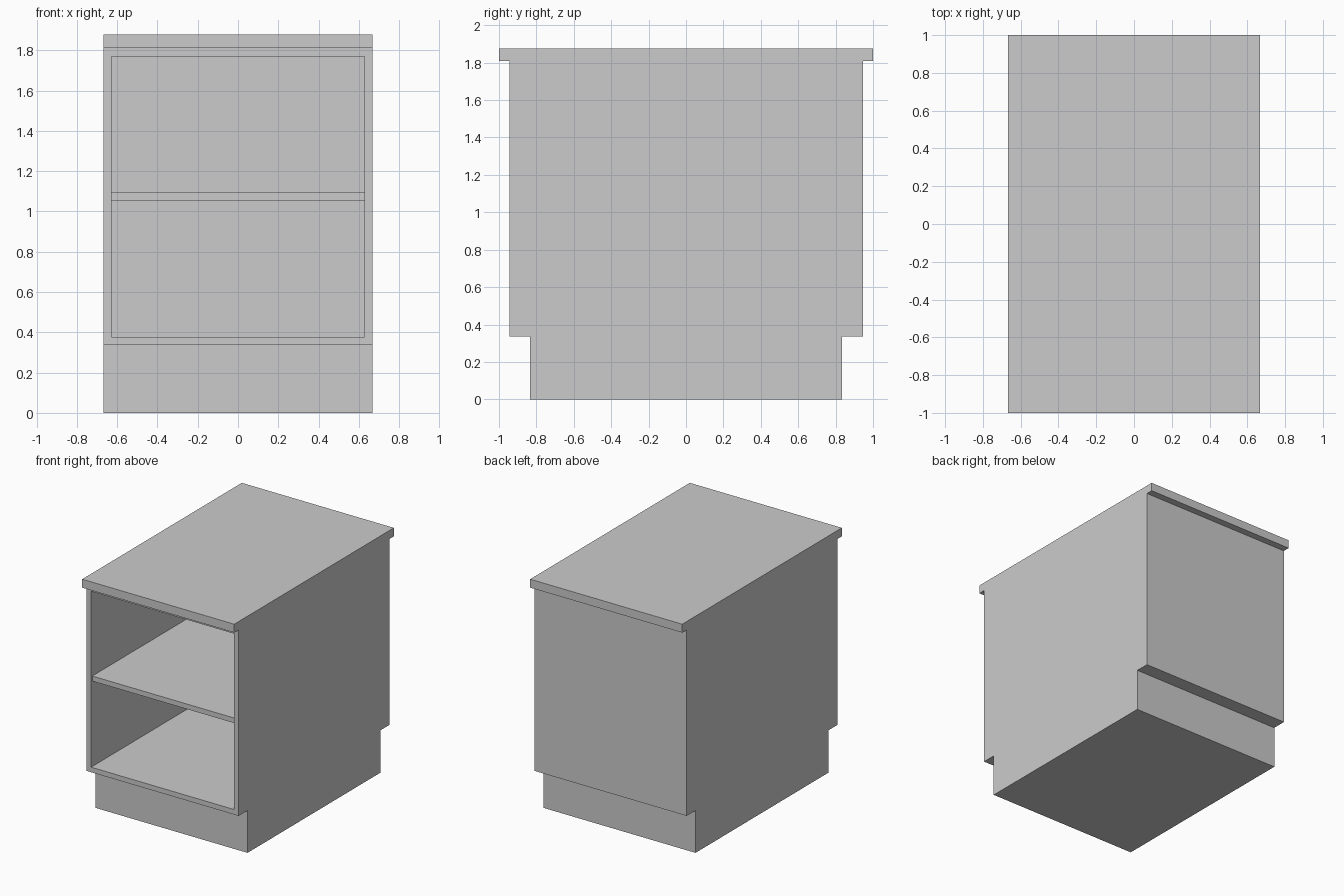
import bpy, bmesh
from mathutils import Vector

if "Cube" in bpy.data.objects:
    bpy.data.objects.remove(bpy.data.objects["Cube"])

HALF_W = 0.667      # half width along x
PANEL = 0.04        # panel thickness
BODY_Y = 0.945      # half depth of the cabinet body
BODY_Z0, BODY_Z1 = 0.336, 1.81


def finish(bm, name):
    bmesh.ops.recalc_face_normals(bm, faces=bm.faces)
    mesh = bpy.data.meshes.new(name)
    bm.to_mesh(mesh)
    bm.free()
    obj = bpy.data.objects.new(name, mesh)
    bpy.context.collection.objects.link(obj)
    return obj


# Cabinet: stepped side profile (plinth, body, worktop), mirrored in y, extruded in x
half = [(0.833, 0), (0.833, BODY_Z0), (BODY_Y, BODY_Z0),
        (BODY_Y, BODY_Z1), (1.0, BODY_Z1), (1.0, 1.877)]
profile = half + [(-y, z) for y, z in reversed(half)]
bm = bmesh.new()
side = bm.faces.new([bm.verts.new((-HALF_W, y, z)) for y, z in profile])
ext = bmesh.ops.extrude_face_region(bm, geom=[side], use_keep_orig=True)
moved = [g for g in ext["geom"] if isinstance(g, bmesh.types.BMVert)]
bmesh.ops.translate(bm, verts=moved, vec=(2 * HALF_W, 0, 0))
bmesh.ops.recalc_face_normals(bm, faces=bm.faces)

# Open compartment: inset the front of the body and push it in to the back panel
front = min(bm.faces, key=lambda f: (f.calc_center_median()
            - Vector((0, -BODY_Y, (BODY_Z0 + BODY_Z1) / 2))).length)
bmesh.ops.inset_region(bm, faces=[front], thickness=PANEL, use_even_offset=True)
ext = bmesh.ops.extrude_face_region(bm, geom=[front])
moved = [g for g in ext["geom"] if isinstance(g, bmesh.types.BMVert)]
bmesh.ops.translate(bm, verts=moved, vec=(0, 2 * BODY_Y - PANEL, 0))
if front.is_valid:
    bmesh.ops.delete(bm, geom=[front], context='FACES_ONLY')
finish(bm, "cabinet")

# Middle shelf, set back slightly from the front edge
y0, y1 = -BODY_Y + 0.015, BODY_Y - PANEL
bm = bmesh.new()
bmesh.ops.create_cube(bm, size=1)
bmesh.ops.scale(bm, verts=bm.verts, vec=(2 * (HALF_W - PANEL), y1 - y0, PANEL))
bmesh.ops.translate(bm, verts=bm.verts,
                    vec=(0, (y0 + y1) / 2, (BODY_Z0 + BODY_Z1) / 2))
finish(bm, "shelf")
